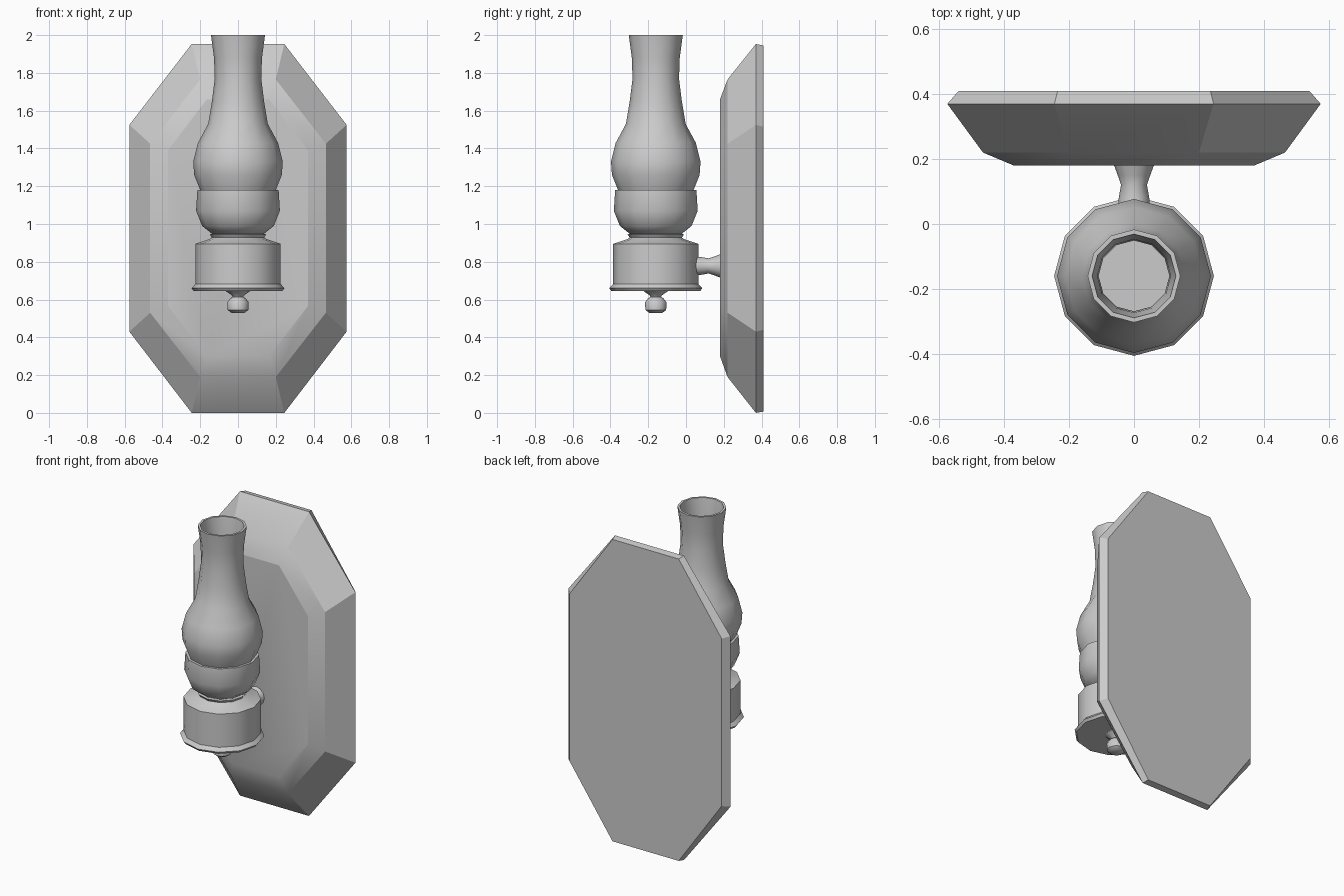
import bpy, bmesh, math
from mathutils import Matrix

if "Cube" in bpy.data.objects:
    bpy.data.objects.remove(bpy.data.objects["Cube"])

AXIS_Y = -0.16


def finish(name, bm, angle=40):
    bmesh.ops.remove_doubles(bm, verts=bm.verts, dist=1e-5)
    bmesh.ops.recalc_face_normals(bm, faces=bm.faces)
    me = bpy.data.meshes.new(name)
    bm.to_mesh(me)
    bm.free()
    ob = bpy.data.objects.new(name, me)
    bpy.context.collection.objects.link(ob)
    bpy.ops.object.select_all(action='DESELECT')
    ob.select_set(True)
    bpy.context.view_layer.objects.active = ob
    bpy.ops.object.shade_smooth_by_angle(angle=math.radians(angle))
    return ob


def loft(bm, rings):
    # bridge consecutive rings and cap both ends
    loops = [[bm.verts.new(p) for p in r] for r in rings]
    n = len(loops[0])
    for a, b in zip(loops, loops[1:]):
        for i in range(n):
            j = (i + 1) % n
            bm.faces.new((a[i], a[j], b[j], b[i]))
    bm.faces.new(loops[0][::-1])
    bm.faces.new(loops[-1])


def lathe(name, profile, matrix, sides=12):
    bm = bmesh.new()
    loft(bm, [[(r * math.cos(math.tau * i / sides), r * math.sin(math.tau * i / sides), z)
               for i in range(sides)] for r, z in profile])
    bm.transform(matrix)
    return finish(name, bm)


# Wall plate: stacked octagons (y, half width, half top edge, bottom, side low, side high, top)
layers = [
    (0.41, 0.54, 0.235, 0.007, 0.44, 1.515, 1.945),
    (0.37, 0.575, 0.245, 0.0, 0.43, 1.525, 1.953),
    (0.22, 0.465, 0.20, 0.19, 0.53, 1.425, 1.765),
    (0.18, 0.37, 0.165, 0.30, 0.565, 1.39, 1.66),
]
bm = bmesh.new()
loft(bm, [[(t, y, z0), (w, y, z1), (w, y, z2), (t, y, z3),
           (-t, y, z3), (-w, y, z2), (-w, y, z1), (-t, y, z0)]
          for y, w, t, z0, z1, z2, z3 in layers])
finish("wall_plate", bm, 20)

lamp = Matrix.Translation((0, AXIS_Y, 0))

# Finial under the base
lathe("finial", [(0.035, 0.53), (0.055, 0.545), (0.057, 0.585), (0.04, 0.608), (0.027, 0.613),
                 (0.032, 0.622), (0.065, 0.645)], lamp)

# Drum-shaped base with rim and collar
lathe("base_drum", [(0.235, 0.645), (0.246, 0.66), (0.226, 0.682), (0.226, 0.895), (0.15, 0.92),
                    (0.138, 0.928), (0.15, 0.945), (0.13, 0.948)], lamp)

# Bowl
lathe("bowl", [(0.135, 0.946), (0.19, 0.99), (0.222, 1.07), (0.215, 1.18)], lamp)

# Hollow chimney: outer wall up, inner wall back down
lathe("chimney", [(0.20, 1.18), (0.232, 1.26), (0.237, 1.33), (0.212, 1.43), (0.158, 1.53),
                  (0.138, 1.65), (0.123, 1.77), (0.127, 1.88), (0.143, 2.0),
                  (0.129, 2.0), (0.113, 1.88), (0.109, 1.77), (0.124, 1.65), (0.144, 1.53),
                  (0.198, 1.43), (0.223, 1.33), (0.218, 1.26), (0.188, 1.19)], lamp)

# Arm joining the drum to the plate
arm = Matrix.Translation((0, 0, 0.778)) @ Matrix.Rotation(-math.pi / 2, 4, 'X')
lathe("arm", [(0.048, 0.04), (0.047, 0.08), (0.04, 0.12), (0.05, 0.15), (0.063, 0.185)], arm)
